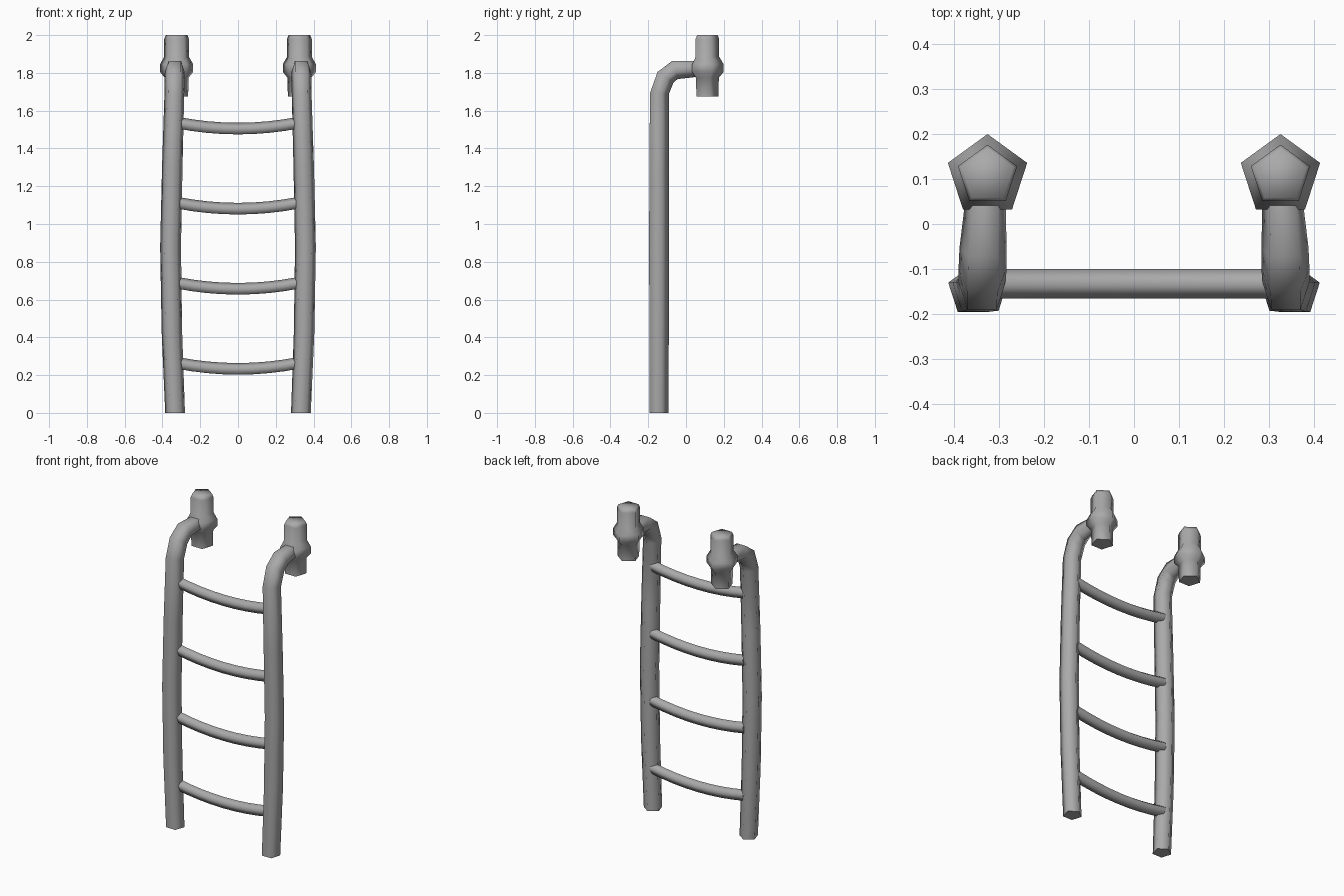
import bpy
import bmesh
from math import radians, sin, cos, tau
from mathutils import Vector

SIDES = 5

if "Cube" in bpy.data.objects:
    bpy.data.objects.remove(bpy.data.objects["Cube"])

metal = bpy.data.materials.new("grey_metal")
metal.use_nodes = True
GREY = (0.4, 0.4, 0.4, 1)
metal.diffuse_color = GREY
metal.node_tree.nodes["Principled BSDF"].inputs["Base Color"].default_value = GREY


def sweep(name, path, radii, side):
    """Skin pentagon rings along a path; side is the fixed axis of each ring."""
    pts = [Vector(p) for p in path]
    side = Vector(side)
    bm = bmesh.new()
    rings = []
    for i, (p, r) in enumerate(zip(pts, radii)):
        t = (pts[min(i + 1, len(pts) - 1)] - pts[max(i - 1, 0)]).normalized()
        if i == 0 and abs(t.z) > 0.9:
            t = Vector((0, 0, 1))
        s = (side - t * side.dot(t)).normalized()
        n = t.cross(s)
        rings.append([bm.verts.new(p + r * (sin(tau * k / SIDES) * s + cos(tau * k / SIDES) * n))
                      for k in range(SIDES)])
    for a, b in zip(rings, rings[1:]):
        for k in range(SIDES):
            j = (k + 1) % SIDES
            bm.faces.new((a[k], a[j], b[j], b[k]))
    bm.faces.new(rings[0])
    bm.faces.new(rings[-1])
    bmesh.ops.recalc_face_normals(bm, faces=bm.faces)
    mesh = bpy.data.meshes.new(name)
    bm.to_mesh(mesh)
    bm.free()
    mesh.shade_smooth()
    mesh.set_sharp_from_angle(angle=radians(80))
    mesh.materials.append(metal)
    obj = bpy.data.objects.new(name, mesh)
    bpy.context.collection.objects.link(obj)
    return obj


# Bowed rail that bends back at the top: x, y, z, radius
RAIL = [(0.333, -0.148, 0, 0.055), (0.35, -0.148, 0.43, 0.057), (0.357, -0.148, 0.88, 0.058),
        (0.348, -0.148, 1.3, 0.057), (0.337, -0.146, 1.69, 0.055), (0.336, -0.113, 1.78, 0.056),
        (0.335, -0.06, 1.82, 0.055), (0.33, 0.04, 1.825, 0.048), (0.327, 0.09, 1.825, 0.046)]

# Mounting post with a bulging collar: z, radius
POST = [(1.675, 0.064), (1.775, 0.067), (1.805, 0.092), (1.845, 0.0925),
        (1.885, 0.069), (1.98, 0.069), (2.0, 0.06)]

for label, sx in (("left", 1), ("right", -1)):
    sweep(label + "_rail", [(sx * x, y, z) for x, y, z, r in RAIL], [p[3] for p in RAIL], (1, 0, 0))
    sweep(label + "_post", [(sx * 0.325, 0.107, z) for z, r in POST], [p[1] for p in POST], (1, 0, 0))

# Sagging rungs
HALF = 0.325
for i in range(4):
    z0 = 0.23 + 0.424 * i
    xs = [HALF * (k / 4 - 1) for k in range(9)]
    path = [(x, -0.1325, z0 + 0.032 * (x / HALF) ** 2) for x in xs]
    sweep(f"rung_{i + 1}", path, [0.034] * len(xs), (0, 1, 0))
